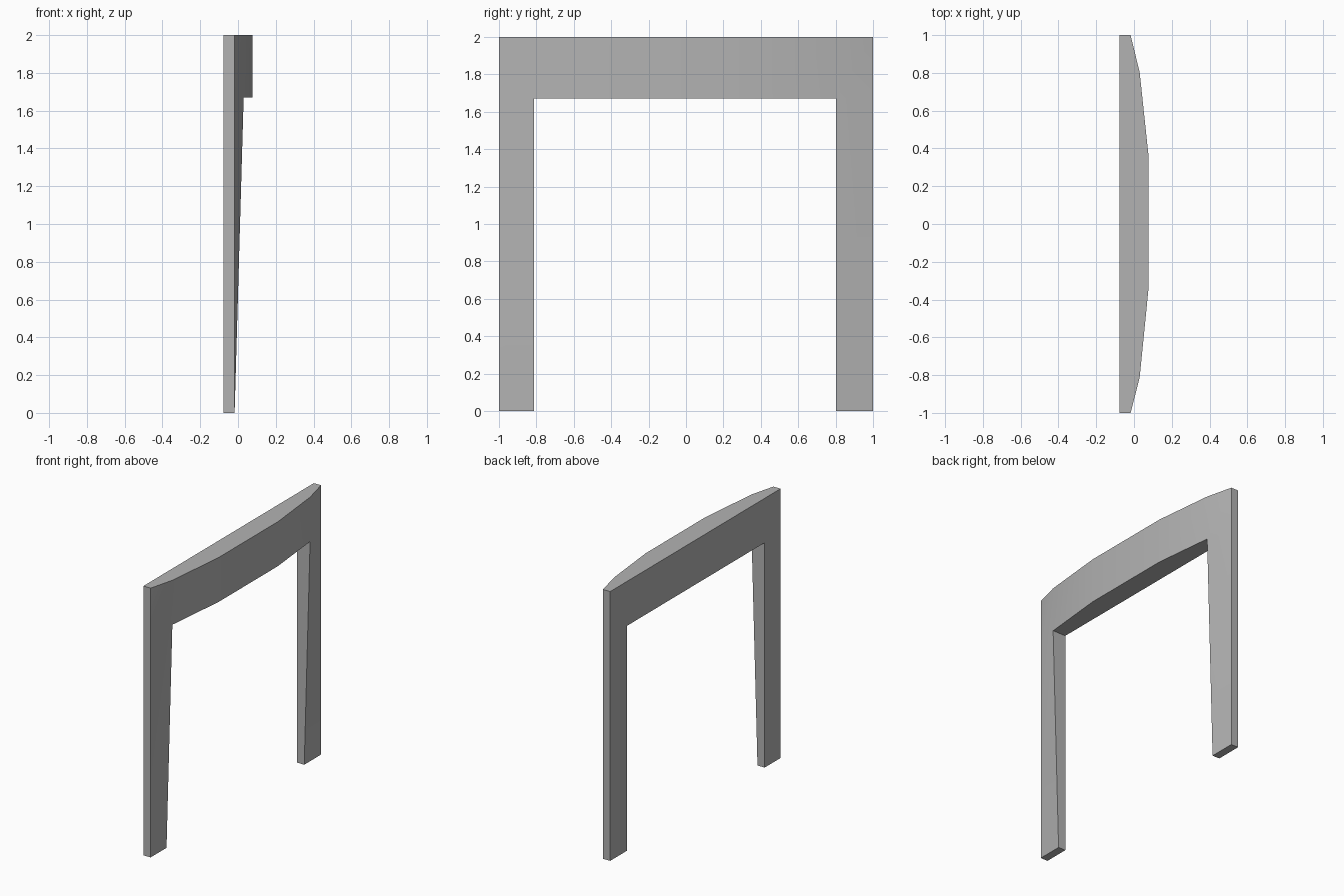
import bpy
import bmesh
import math

if "Cube" in bpy.data.objects:
    bpy.data.objects.remove(bpy.data.objects["Cube"], do_unlink=True)

BACK, EDGE = -0.077, -0.018
LINTEL, TOP = 1.67, 2.0
# bowed front outline: (y, front x)
OUTLINE = [(-1, EDGE), (-0.813, 0.03), (-0.34, 0.077),
           (0.36, 0.077), (0.803, 0.03), (1, EDGE)]

grey = bpy.data.materials.new("stone_grey")
grey.use_nodes = True
colour = (0.45, 0.45, 0.45, 1)
grey.diffuse_color = colour
grey.node_tree.nodes["Principled BSDF"].inputs["Base Color"].default_value = colour

bm = bmesh.new()


def ring(z, points):
    """Back and front vertices for each outline point at one height."""
    return [(bm.verts.new((BACK, y, z)), bm.verts.new((x, y, z))) for y, x in points]


def walls(low, high):
    """Back and front faces between two heights."""
    for i in range(len(low) - 1):
        for side in (0, 1):
            bm.faces.new((low[i][side], low[i + 1][side],
                          high[i + 1][side], high[i][side]))


def end(low, high):
    bm.faces.new((low[0], low[1], high[1], high[0]))


def cap(points):
    bm.faces.new([p[0] for p in points] + [p[1] for p in reversed(points)])


# Bowed lintel
under, top = ring(LINTEL, OUTLINE), ring(TOP, OUTLINE)
walls(under, top)
cap(top)
cap(under[1:-1])
end(under[0], top[0])
end(under[-1], top[-1])

# Legs, tapering to a plain rectangle at the foot
for part in (slice(0, 2), slice(-2, None)):
    foot = ring(0, [(y, EDGE) for y, x in OUTLINE[part]])
    walls(foot, under[part])
    cap(foot)
    for i in (0, 1):
        end(foot[i], under[part][i])

bmesh.ops.recalc_face_normals(bm, faces=bm.faces)
mesh = bpy.data.meshes.new("door_frame")
bm.to_mesh(mesh)
bm.free()
mesh.materials.append(grey)
frame = bpy.data.objects.new("door_frame", mesh)
bpy.context.collection.objects.link(frame)

bpy.ops.object.select_all(action="DESELECT")
frame.select_set(True)
bpy.context.view_layer.objects.active = frame
bpy.ops.object.shade_smooth_by_angle(angle=math.radians(30))
